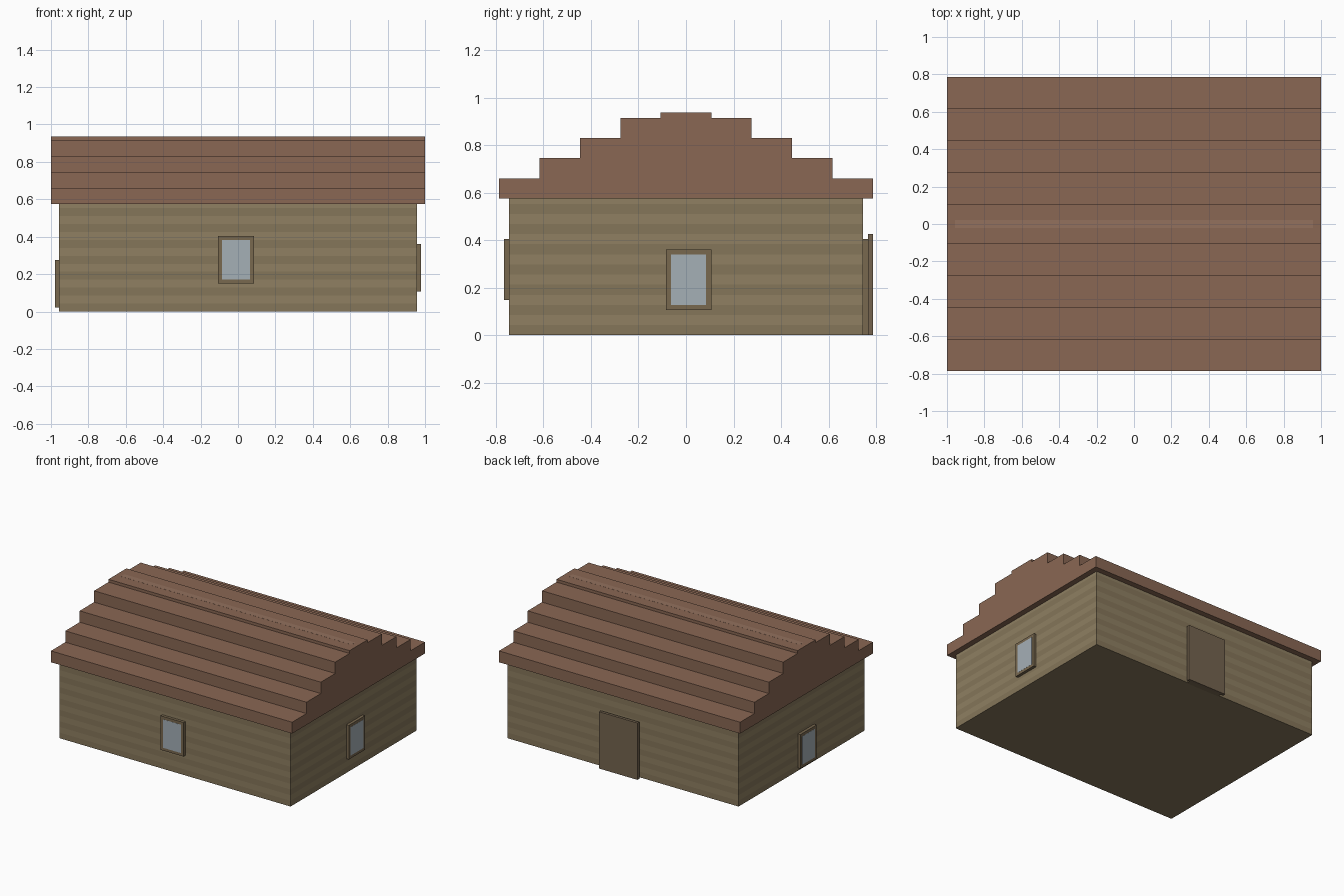
import bpy, bmesh

if "Cube" in bpy.data.objects:
    bpy.data.objects.remove(bpy.data.objects["Cube"])

U = 1 / 47  # grid unit: the cottage is 94 units long


def mat(name, rgb):
    # 8-bit display colour converted to linear
    m = bpy.data.materials.new(name)
    m.diffuse_color = [(c / 255) ** 2.2 for c in rgb] + [1]
    m.use_nodes = True
    m.node_tree.nodes["Principled BSDF"].inputs["Base Color"].default_value = m.diffuse_color
    return m


board_light = mat("board_light", (142, 127, 98))
board_dark = mat("board_dark", (132, 117, 90))
roof_brown = mat("roof_brown", (136, 103, 84))
ridge_brown = mat("ridge_brown", (146, 113, 94))
frame_brown = mat("frame_brown", (120, 104, 80))
door_brown = mat("door_brown", (116, 100, 80))
glass_blue = mat("glass_blue", (163, 174, 181))


def finish(name, bm, mats):
    bmesh.ops.recalc_face_normals(bm, faces=bm.faces)
    me = bpy.data.meshes.new(name)
    bm.to_mesh(me)
    bm.free()
    for m in mats:
        me.materials.append(m)
    ob = bpy.data.objects.new(name, me)
    bpy.context.collection.objects.link(ob)
    return ob


def box(name, x, y, z, m):
    # box from three (low, high) ranges in grid units
    bm = bmesh.new()
    bmesh.ops.create_cube(bm, size=1)
    for v in bm.verts:
        for i, (a, b) in enumerate((x, y, z)):
            v.co[i] = ((a + b) / 2 + v.co[i] * (b - a)) * U
    return finish(name, bm, [m])


# Walls: one closed prism with alternating board bands
bm = bmesh.new()
levels = list(range(0, 27, 2)) + [27]
rings = [[bm.verts.new((sx * 45 * U, sy * 35 * U, z * U))
          for sx, sy in ((-1, -1), (1, -1), (1, 1), (-1, 1))] for z in levels]
for k in range(len(rings) - 1):
    for i in range(4):
        j = (i + 1) % 4
        f = bm.faces.new((rings[k][i], rings[k][j], rings[k + 1][j], rings[k + 1][i]))
        f.material_index = (k + 1) % 2
bm.faces.new(rings[0]).material_index = 1
bm.faces.new(rings[-1])
finish("walls", bm, [board_light, board_dark])

# Roof: stepped gable profile extruded along x
half = []
low = 27
for width, top in ((37, 31), (29, 35), (21, 39), (13, 43), (5, 44)):
    half += [(width, low), (width, top)]
    low = top
profile = half + [(-y, z) for y, z in reversed(half)]
bm = bmesh.new()
face = bm.faces.new([bm.verts.new((-47 * U, y * U, z * U)) for y, z in profile])
ext = bmesh.ops.extrude_face_region(bm, geom=[face])
moved = [g for g in ext["geom"] if isinstance(g, bmesh.types.BMVert)]
bmesh.ops.translate(bm, verts=moved, vec=(94 * U, 0, 0))
finish("stepped_roof", bm, [roof_brown])

# Pale strip along the ridge
box("ridge_strip", (-45, 45), (-1, 1), (43.5, 44.03), ridge_brown)


# Windows: frame block with a nearly flush pane
def window(name, side, a, z):
    out = {"front": (-36, -34.5), "right": (44.5, 46), "left": (-46, -44.5)}[side]
    pane = (out[0] - 0.04, out[1] + 0.04)
    for part, inset, depth, m in (("frame", 0, out, frame_brown), ("glass", 1, pane, glass_blue)):
        span = (a + inset, a + 9 - inset)
        height = (z + inset, z + 12 - inset)
        x, y = (span, depth) if side == "front" else (depth, span)
        box(f"{name}_{part}", x, y, height, m)


window("front_window", "front", -5, 7)
window("right_window", "right", -4, 5)
window("left_window", "left", -7, 1)

# Back door: smaller backing slab and door leaf
box("door_backing", (-6, 7), (34.5, 36), (0, 19), frame_brown)
box("door_leaf", (-7, 8), (36, 37), (0, 20), door_brown)
